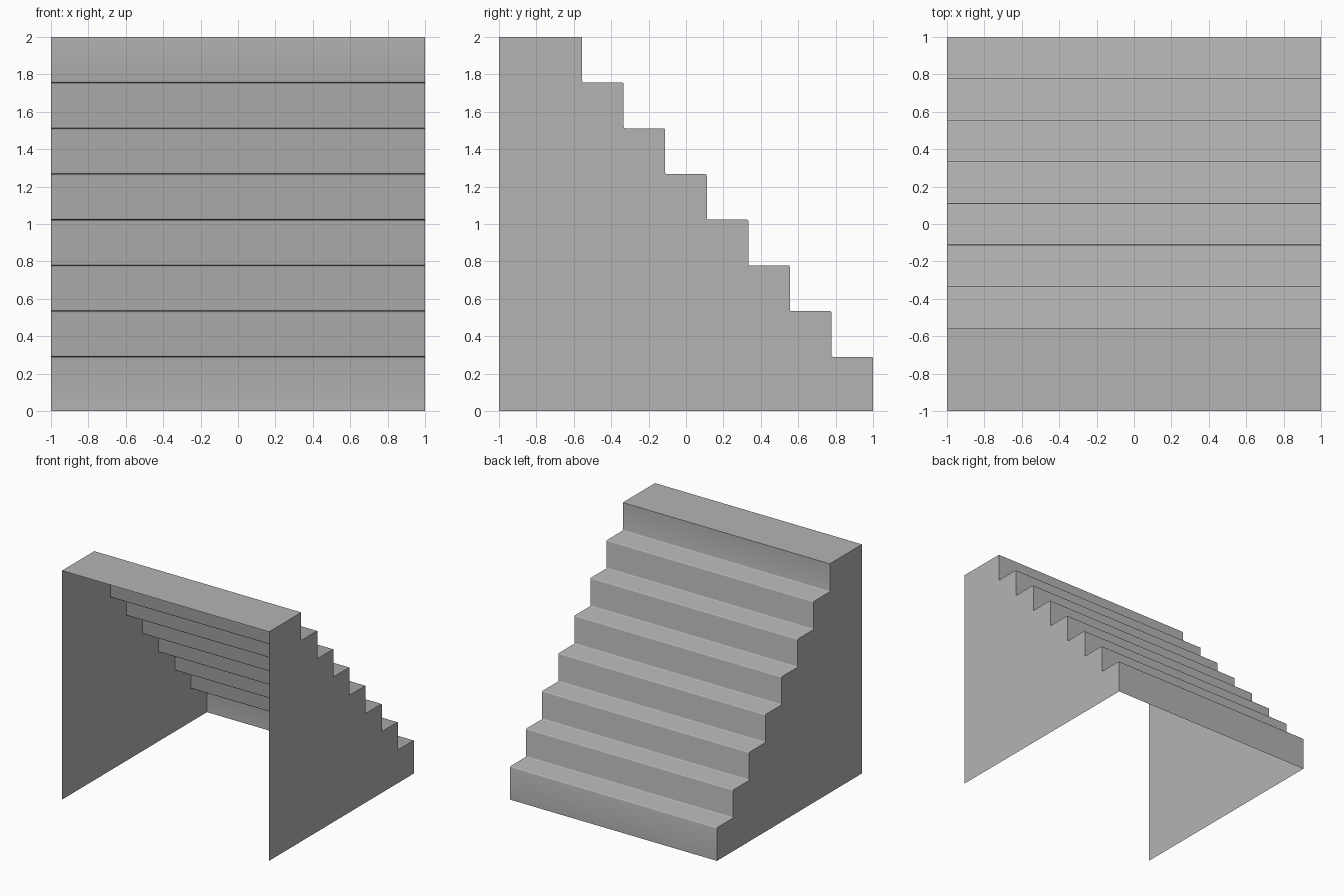
import bpy
from math import sin, cos, pi

if "Cube" in bpy.data.objects:
    bpy.data.objects.remove(bpy.data.objects["Cube"])

STEPS, DEPTH, RISE, FIRST, R, SEG = 8, 2 / 9, 0.2443, 0.29, 0.008, 3

grey = bpy.data.materials.new("dark_grey")
grey.diffuse_color = (0.457, 0.457, 0.457, 1)
grey.use_nodes = True
grey.node_tree.nodes["Principled BSDF"].inputs["Base Color"].default_value = grey.diffuse_color


def add_mesh(name, verts, faces):
    mesh = bpy.data.meshes.new(name)
    mesh.from_pydata(verts, [], faces)
    mesh.update()
    mesh.materials.append(grey)
    obj = bpy.data.objects.new(name, mesh)
    bpy.context.collection.objects.link(obj)
    return obj


def arc(cy, cz, start, end):
    """Small rounded corner in the (y, z) profile."""
    angles = [start + (end - start) * k / SEG for k in range(SEG + 1)]
    return [(cy + R * cos(a), cz + R * sin(a)) for a in angles]


# Stepped profile from the bottom front up to the top back,
# slightly rounded at each nosing and each inner corner
profile = [(1.0, 0.0)]
for i in range(STEPS - 1):
    y, z = 1 - i * DEPTH, FIRST + i * RISE
    profile += arc(y - R, z - R, 0, pi / 2)
    profile += arc(y - DEPTH + R, z + R, 1.5 * pi, pi)
profile += [(1 - (STEPS - 1) * DEPTH, 2.0), (-1.0, 2.0)]
n = len(profile)

# Treads and risers: one thin folded sheet, open at the back and underneath
verts = [(x, y, z) for x in (-1, 1) for y, z in profile]
stairs = add_mesh("treads_and_risers", verts,
                  [(i, i + 1, n + i + 1, n + i) for i in range(n - 1)])
bpy.context.view_layer.objects.active = stairs
stairs.select_set(True)
bpy.ops.object.shade_smooth_by_angle(angle=0.6)

# Thin side walls closing the left and right
outline = profile + [(-1.0, 0.0)]
for name, x in (("left_wall", -1), ("right_wall", 1)):
    order = list(range(len(outline)))
    if x < 0:
        order.reverse()
    add_mesh(name, [(x, y, z) for y, z in outline], [order])
